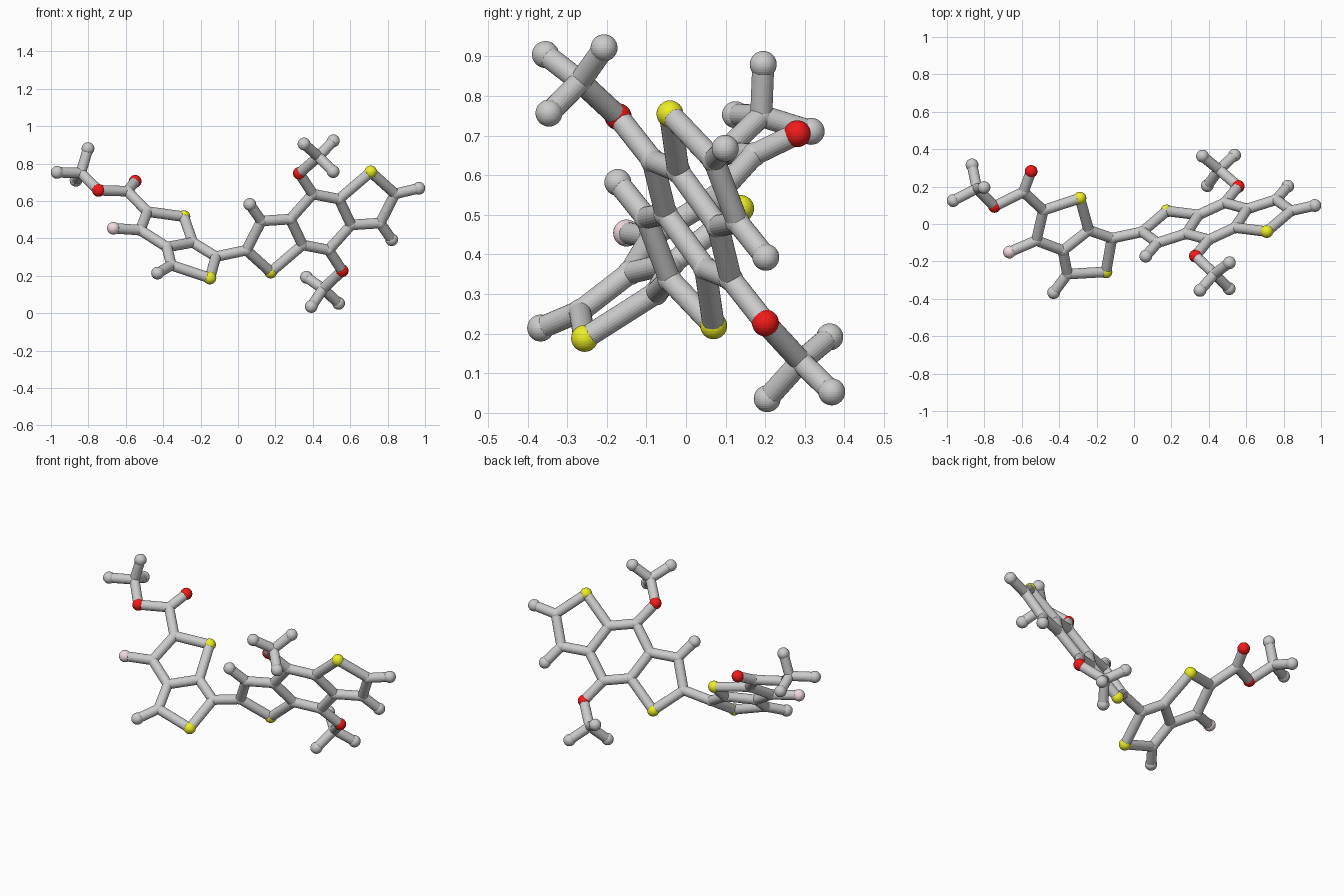
import bpy, bmesh
from mathutils import Vector, Matrix

if "Cube" in bpy.data.objects:
    bpy.data.objects.remove(bpy.data.objects["Cube"])

BOND_R, JOINT_R, BALL_R = 0.028, 0.031, 0.034


def material(name, rgb):
    m = bpy.data.materials.new(name)
    m.diffuse_color = (*rgb, 1)
    m.use_nodes = True
    m.node_tree.nodes["Principled BSDF"].inputs["Base Color"].default_value = m.diffuse_color
    return m


YELLOW = material("yellow", (0.85, 0.85, 0.02))
RED = material("red", (0.9, 0.01, 0.01))
PINK = material("pink", (0.9, 0.72, 0.74))


def finish(bm, name, mat=None):
    me = bpy.data.meshes.new(name)
    bm.to_mesh(me)
    bm.free()
    ob = bpy.data.objects.new(name, me)
    bpy.context.collection.objects.link(ob)
    if mat:
        me.materials.append(mat)


def balls(name, points, radius, mat=None):
    bm = bmesh.new()
    for p in points:
        bmesh.ops.create_uvsphere(bm, u_segments=32, v_segments=16, radius=radius,
                                  matrix=Matrix.Translation(p))
    finish(bm, name, mat)


def sticks(name, pairs):
    bm = bmesh.new()
    for a, b in pairs:
        a, b = Vector(a), Vector(b)
        d = b - a
        rot = d.to_track_quat('Z', 'Y').to_matrix().to_4x4()
        bmesh.ops.create_cone(bm, cap_ends=True, segments=24, radius1=BOND_R, radius2=BOND_R,
                              depth=d.length, matrix=Matrix.Translation((a + b) / 2) @ rot)
    finish(bm, name)


def build(name, atoms, bonds):
    """First letter of the key: c joint, h grey end, s yellow, o red, f pink."""
    for k, part, r, mat in (("c", "joints", JOINT_R, None), ("h", "end_balls", BALL_R, None),
                            ("s", "yellow_balls", BALL_R, YELLOW), ("o", "red_balls", BALL_R, RED),
                            ("f", "pink_ball", BALL_R, PINK)):
        pts = [Vector(p) for n, p in atoms.items() if n[0] == k]
        if pts:
            balls(f"{name}_{part}", pts, r, mat)
    sticks(name + "_rods", [(atoms[a], atoms[b]) for a, b in (s.split("-") for s in bonds.split())])


# Right fused rings: flat, point-symmetric about their centre
def on_right_plane(x, z):
    return (x, 0.131 + 0.353 * x - 0.559 * z, z)


half = {"s2": (.175, .22), "c1": (.045, .337), "c5": (.125, .493), "c4": (.28, .503),
        "c3": (.345, .365), "c6": (.485, .338), "o6": (.557, .227), "h5": (.063, .582)}
right = {}
for n, (x, z) in half.items():
    right[n] = on_right_plane(x, z)
    right[n + "m"] = on_right_plane(0.885 - x, 0.975 - z)
right["h1m"] = on_right_plane(.967, .668)
ring = "c1-s2 s2-c3 c3-c4 c4-c5 c5-c1 c5-h5 c3-c6 c6-o6 c6-c4m"
mirrored = " ".join("-".join(n[:-1] if n.endswith("m") else n + "m" for n in b.split("-"))
                    for b in ring.split())
build("right_rings", right, ring + " " + mirrored + " c1m-h1m")

# Three-pronged end groups on the right rings
build("upper_prongs", {"c": (.43, -.267, .837), "h1": (.353, -.355, .905),
                       "h2": (.51, -.207, .922), "h3": (.509, -.346, .757)}, "c-h1 c-h2 c-h3")
build("lower_prongs", {"c": (.455, .29, .13), "h1": (.538, .368, .053),
                       "h2": (.366, .363, .192), "h3": (.392, .205, .036)}, "c-h1 c-h2 c-h3")
sticks("prong_stems", [(right["o6m"], (.43, -.267, .837)), (right["o6"], (.455, .29, .13))])


# Left fused rings, also flat
def on_left_plane(x, y):
    return (x, y, 0.312 - 0.3715 * x + 0.7014 * y)


left = {n: on_left_plane(*p) for n, p in {
    "c1": (-.118, -.076), "s1": (-.15, -.256), "c2": (-.356, -.268), "h2": (-.43, -.367),
    "c3": (-.38, -.142), "c4": (-.242, -.033), "s2": (-.289, .138), "c5": (-.485, .073),
    "c6": (-.522, -.088), "f6": (-.666, -.15), "c7": (-.591, .172)}.items()}
build("left_rings", left, "c1-s1 s1-c2 c2-h2 c2-c3 c3-c4 c4-c1 c4-s2 s2-c5 c5-c6 c6-c3 c6-f6 c5-c7")
sticks("linking_rod", [(left["c1"], right["c1"])])

# Left branch ending in three prongs
branch = {"o1": (-.55, .281, .705), "o2": (-.746, .094, .657), "c8": (-.84, .19, .75),
          "h1": (-.967, .125, .753), "h2": (-.866, .316, .711), "h3": (-.802, .195, .88)}
build("left_branch", branch, "o2-c8 c8-h1 c8-h2 c8-h3")
sticks("branch_stems", [(left["c7"], branch["o1"]), (left["c7"], branch["o2"])])
